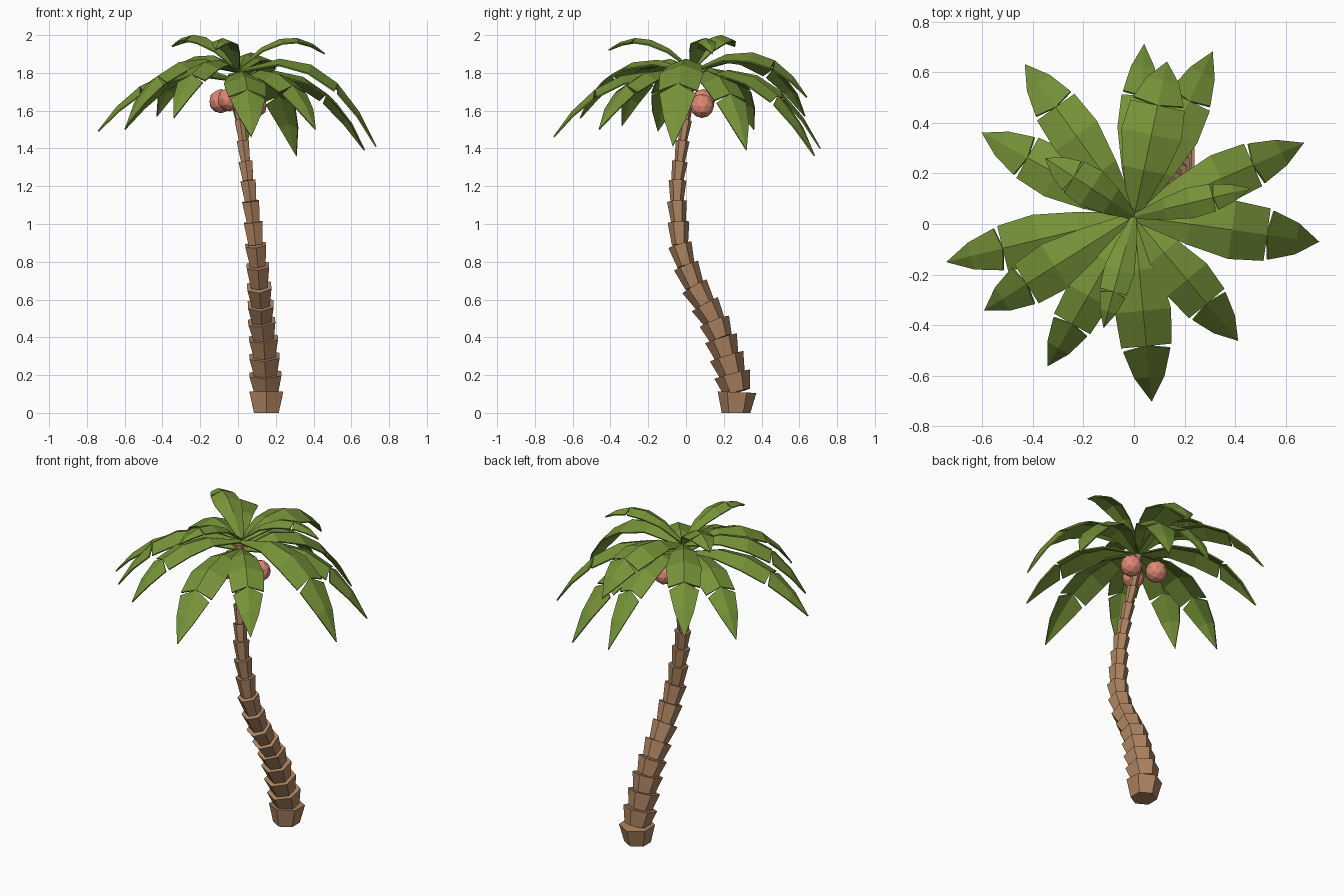
import bpy, bmesh, math
from mathutils import Vector

if "Cube" in bpy.data.objects:
    bpy.data.objects.remove(bpy.data.objects["Cube"])


def material(name, rgb):
    m = bpy.data.materials.new(name)
    m.diffuse_color = (*rgb, 1)
    m.use_nodes = True
    m.node_tree.nodes["Principled BSDF"].inputs["Base Color"].default_value = m.diffuse_color
    return m


BARK = material("bark", (0.42, 0.23, 0.12))
LEAF = material("leaf", (0.18, 0.29, 0.04))
NUT = material("nut", (0.75, 0.25, 0.18))


def finish(bm, name, mat):
    bmesh.ops.recalc_face_normals(bm, faces=bm.faces[:])
    me = bpy.data.meshes.new(name)
    bm.to_mesh(me)
    bm.free()
    me.materials.append(mat)
    ob = bpy.data.objects.new(name, me)
    bpy.context.collection.objects.link(ob)
    return ob


# Trunk: stacked hexagonal cups following a bent path (x, y, z)
path = [(.15, .265, 0), (.15, .27, .11), (.145, .245, .205), (.14, .215, .30),
        (.135, .185, .395), (.125, .15, .485), (.12, .10, .575), (.112, .045, .67),
        (.105, 0, .78), (.093, -.032, .89), (.08, -.04, 1.01), (.067, -.048, 1.12),
        (.053, -.045, 1.23), (.04, -.033, 1.33), (.025, -.018, 1.44),
        (.01, 0, 1.55), (-.008, .015, 1.68), (-.008, .025, 1.79)]
path = [Vector(p) for p in path]
bm = bmesh.new()
for i in range(len(path) - 1):
    a, b = path[i], path[i + 1]
    top = .103 - .052 * (b.z - .1) if b.z < .5 else .082 - .048 * (b.z - .5)
    top = max(.03, top)
    bot = top * .74
    axis = (b - a).normalized()
    v = (Vector((0, 1, 0)) - axis * axis.y).normalized()
    u = v.cross(axis)
    rings = []
    for c, r, flat in ((a, bot, i == 0), (b, top, False)):
        ring = []
        for k in range(6):
            ang = math.pi / 3 * k
            p = c + v * r * math.cos(ang) + u * r * math.sin(ang)
            if flat:
                p.z = 0
            ring.append(bm.verts.new(p))
        rings.append(ring)
    for k in range(6):
        j = (k + 1) % 6
        bm.faces.new((rings[0][k], rings[0][j], rings[1][j], rings[1][k]))
    bm.faces.new(rings[0][::-1])
    bm.faces.new(rings[1])
finish(bm, "trunk", BARK)


# Fronds: folded arched blades with thin notches cut in from the edges
def frond(name, base, tip, half, lift, reach):
    root = Vector((0, .03, base))
    tip = Vector(tip)
    ctrl = root.lerp(tip, reach)
    ctrl.z = lift
    side = Vector((-(tip.y - root.y), tip.x - root.x, 0)).normalized()

    def curve(t):
        return root * (1 - t) ** 2 + ctrl * 2 * t * (1 - t) + tip * t * t

    def edges(bm, t, w):
        c = curve(t) - Vector((0, 0, .38 * w))
        return bm.verts.new(c + side * w), bm.verts.new(c - side * w)

    def strip(r0, r1):
        for s in (0, 2):
            bm.faces.new((r0[s], r0[1], r1[1], r1[s]))

    bm = bmesh.new()
    rows = []
    for t, w in ((0, .15), (.25, .70), (.46, 1), (.655, .90)):
        l, r = edges(bm, t, w * half)
        rows.append((l, bm.verts.new(curve(t)), r))
    for r0, r1 in zip(rows, rows[1:]):
        strip(r0, r1)
    l, r = edges(bm, .68, .84 * half)
    first = (l, rows[-1][1], r)
    l, r = edges(bm, .84, .54 * half)
    last = (l, bm.verts.new(curve(.84)), r)
    strip(first, last)
    end = bm.verts.new(tip)
    bm.faces.new((last[0], last[1], end))
    bm.faces.new((last[1], last[2], end))
    ob = finish(bm, name, LEAF)
    sol = ob.modifiers.new("thickness", 'SOLIDIFY')
    sol.thickness = .008
    sol.offset = 0


# tip x, y, z, half width, arch height
lower = [(.04, .71, 1.40, .085, 1.96), (.31, .68, 1.36, .10, 1.96),
         (.67, .32, 1.39, .10, 1.95), (.41, -.46, 1.50, .10, 1.94),
         (.07, -.70, 1.46, .11, 1.93), (-.74, -.15, 1.49, .10, 1.94),
         (-.60, .36, 1.50, .10, 1.97)]
middle = [(.73, -.07, 1.41, .115, 2.04), (.13, .64, 1.67, .12, 2.06),
          (-.43, .63, 1.57, .10, 2.06), (-.34, -.56, 1.56, .09, 2.00),
          (-.59, -.34, 1.52, .10, 2.02)]
upper = [(.46, .14, 1.90, .06, 2.10), (-.12, -.41, 1.92, .06, 2.08),
         (-.35, .26, 1.94, .08, 2.10)]
for tier, base, reach, leaves in (("lower", 1.76, .60, lower),
                                  ("middle", 1.81, .64, middle),
                                  ("upper", 1.82, .55, upper)):
    for i, (x, y, z, w, h) in enumerate(leaves):
        frond(f"{tier}_frond_{i + 1}", base, (x, y, z), w, h, reach)

# Coconuts hanging under the crown
for i, c in enumerate([(-.09, .09, 1.65), (-.045, -.06, 1.66), (.09, .085, 1.625)]):
    bm = bmesh.new()
    bmesh.ops.create_icosphere(bm, subdivisions=2, radius=.064)
    bmesh.ops.translate(bm, verts=bm.verts[:], vec=c)
    finish(bm, f"coconut_{i + 1}", NUT)
